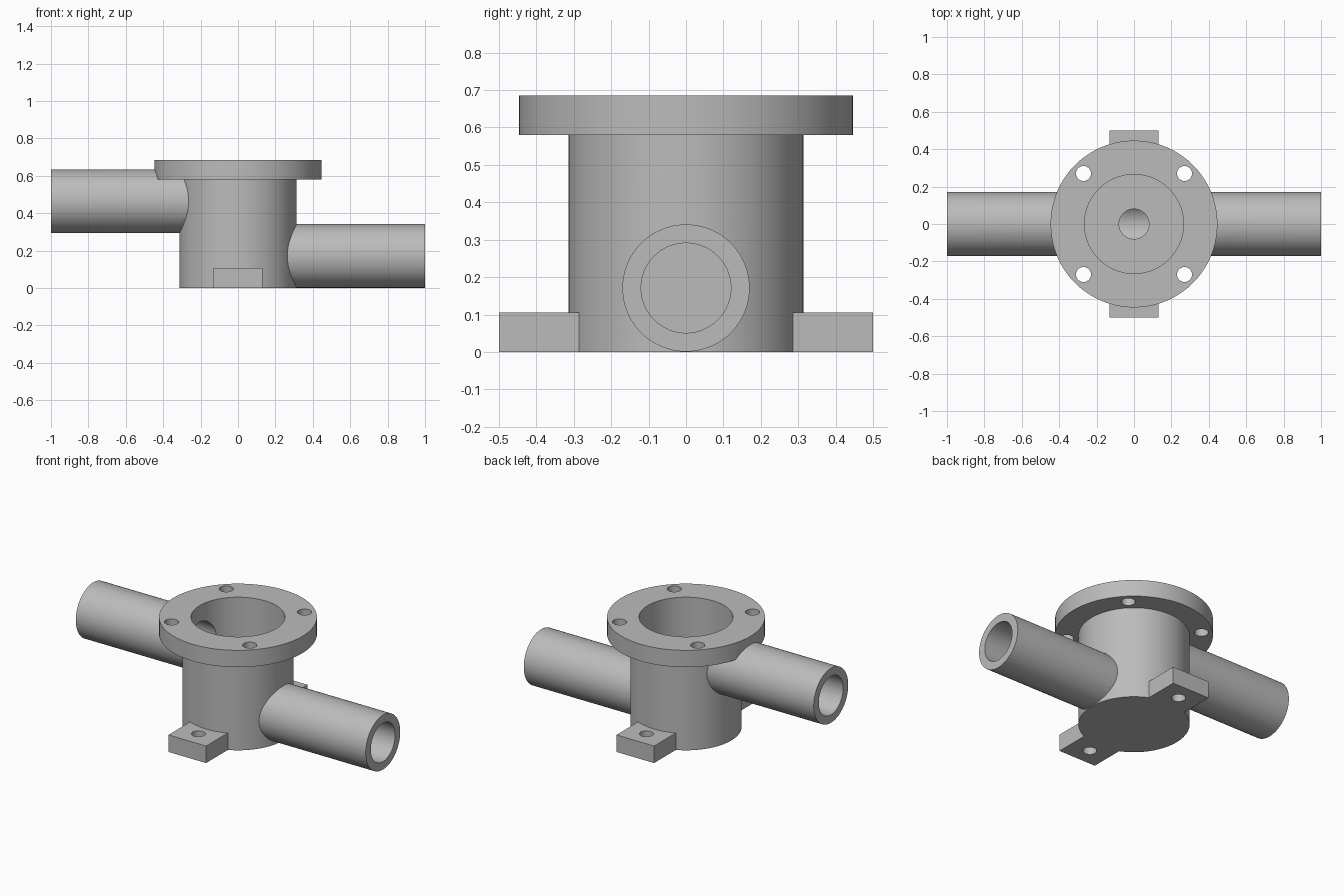
import bpy
import math

if "Cube" in bpy.data.objects:
    bpy.data.objects.remove(bpy.data.objects["Cube"], do_unlink=True)

metal = bpy.data.materials.new("plain grey metal")
metal.use_nodes = True
GREY = (0.5, 0.5, 0.5, 1)
metal.diffuse_color = GREY
metal.node_tree.nodes["Principled BSDF"].inputs["Base Color"].default_value = GREY


def finish(name):
    obj = bpy.context.object
    obj.name = name
    obj.data.materials.append(metal)
    return obj


def post(name, radius, z0, z1, x=0, y=0, sides=96):
    """Upright cylinder between two heights."""
    bpy.ops.mesh.primitive_cylinder_add(vertices=sides, radius=radius, depth=z1 - z0,
                                        location=(x, y, (z0 + z1) / 2))
    return finish(name)


def pipe(name, radius, x0, x1, z):
    """Cylinder lying along x."""
    bpy.ops.mesh.primitive_cylinder_add(vertices=96, radius=radius, depth=abs(x1 - x0),
                                        location=((x0 + x1) / 2, 0, z),
                                        rotation=(0, math.pi / 2, 0))
    return finish(name)


def block(name, size, location):
    bpy.ops.mesh.primitive_cube_add(size=1, location=location)
    bpy.context.object.scale = size
    return finish(name)


def combine(target, other, operation):
    mod = target.modifiers.new(operation.lower(), "BOOLEAN")
    mod.operation = operation
    mod.solver = "EXACT"
    mod.object = other
    bpy.ops.object.select_all(action="DESELECT")
    bpy.context.view_layer.objects.active = target
    target.select_set(True)
    bpy.ops.object.modifier_apply(modifier=mod.name)
    bpy.data.objects.remove(other, do_unlink=True)


LOW, HIGH = 0.171, 0.463      # pipe axis heights
PIPE_R, BORE_R = 0.17, 0.12
TOP, FLOOR = 0.685, 0.34

# Solid parts: barrel, flange, two offset pipes and two mounting lugs
housing = post("valve_housing", 0.314, 0, 0.63, sides=128)
solids = [
    post("top_flange", 0.446, 0.58, TOP, sides=128),
    pipe("left_pipe", PIPE_R, 0.15, 1, LOW),
    pipe("right_pipe", PIPE_R, -1, -0.15, HIGH),
]
for side in (-1, 1):
    solids.append(block("mounting_lug", (0.26, 0.3, 0.106), (0, side * 0.35, 0.053)))
for part in solids:
    combine(housing, part, "UNION")

# Hollows: chamber, seat opening, pipe bores and bolt holes
cutters = [
    post("chamber_cutter", 0.265, FLOOR, 0.8),
    post("seat_cutter", 0.08, LOW, FLOOR + 0.1, sides=64),
    pipe("left_bore_cutter", BORE_R, -0.1, 1.1, LOW),
    pipe("right_bore_cutter", BORE_R, -1.1, -0.12, HIGH),
]
for sx in (-1, 1):
    cutters.append(post("lug_hole_cutter", 0.04, -0.1, 0.2, 0, sx * 0.39, 40))
    for sy in (-1, 1):
        cutters.append(post("flange_hole_cutter", 0.04, 0.5, 0.8, sx * 0.27, sy * 0.27, 40))
for cutter in cutters:
    combine(housing, cutter, "DIFFERENCE")

# Smooth round walls, sharp rims
bpy.ops.object.select_all(action="DESELECT")
housing.select_set(True)
bpy.context.view_layer.objects.active = housing
bpy.ops.object.shade_smooth_by_angle(angle=math.radians(30))
